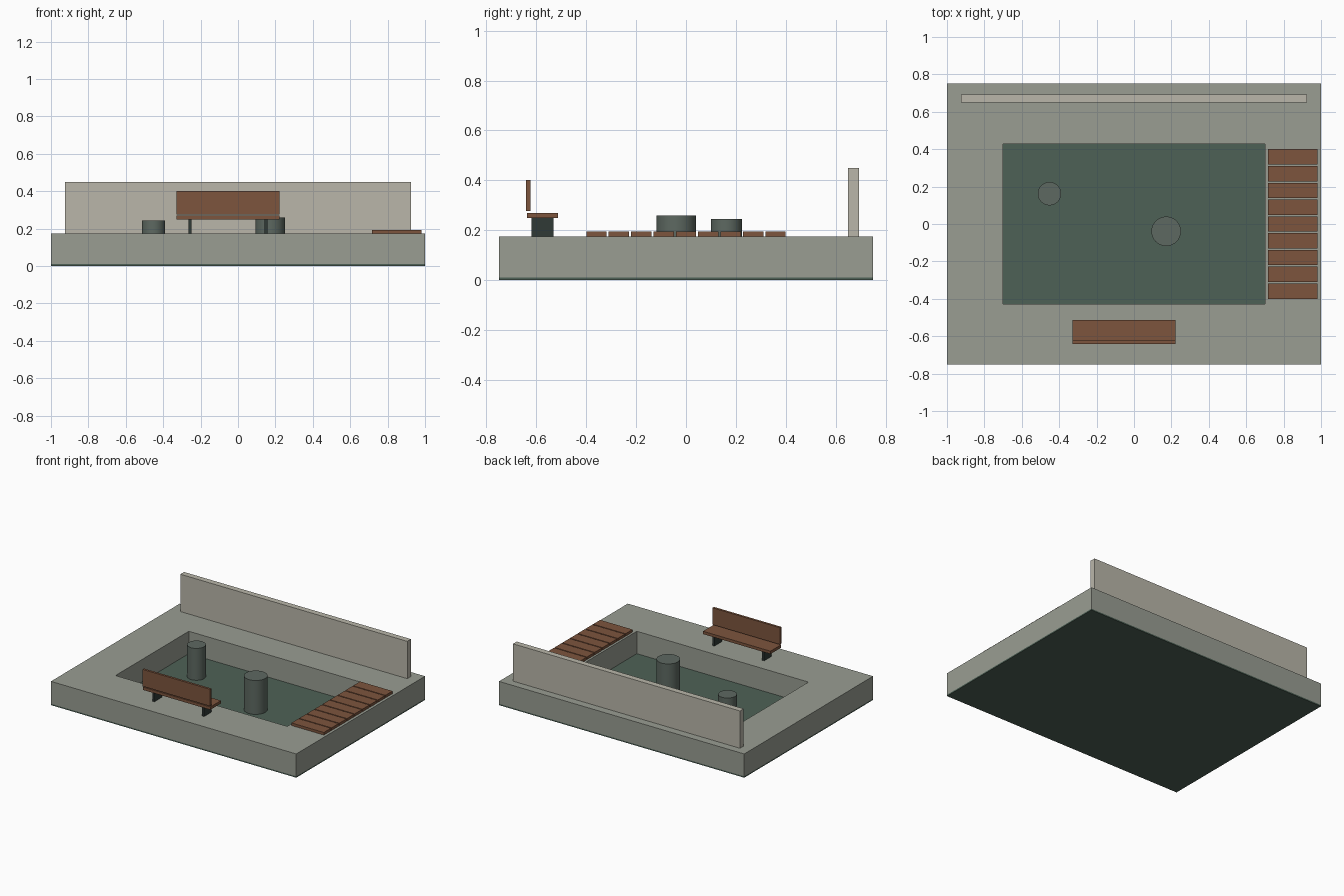
import bpy
import bmesh
from math import radians

default_cube = bpy.data.objects.get("Cube")
if default_cube:
    bpy.data.objects.remove(default_cube, do_unlink=True)


def material(name, r, g, b):
    mat = bpy.data.materials.new(name)
    mat.use_nodes = True
    mat.diffuse_color = (r, g, b, 1)
    shader = mat.node_tree.nodes["Principled BSDF"]
    shader.inputs["Base Color"].default_value = (r, g, b, 1)
    shader.inputs["Roughness"].default_value = 0.8
    return mat


stone = material("paving_stone", 0.32, 0.34, 0.29)
plaster = material("pale_plaster", 0.49, 0.47, 0.40)
pool_green = material("pool_green", 0.076, 0.12, 0.093)
pillar_grey = material("pillar_grey", 0.11, 0.14, 0.12)
wood = material("wood", 0.205, 0.09, 0.047)
iron = material("dark_iron", 0.03, 0.042, 0.037)


def add_object(name, bm, mat):
    bmesh.ops.recalc_face_normals(bm, faces=bm.faces)
    mesh = bpy.data.meshes.new(name)
    bm.to_mesh(mesh)
    bm.free()
    mesh.materials.append(mat)
    obj = bpy.data.objects.new(name, mesh)
    bpy.context.collection.objects.link(obj)
    return obj


def box(name, x, y, z, mat):
    """Box spanning the (low, high) range given on each axis."""
    bm = bmesh.new()
    bmesh.ops.create_cube(bm, size=1)
    for v in bm.verts:
        for axis, (low, high) in enumerate((x, y, z)):
            v.co[axis] = high if v.co[axis] > 0 else low
    return add_object(name, bm, mat)


def frame(name, outer, inner, bottom, top, mat):
    """Rectangular ring: four loops bridged into a closed tube."""
    bm = bmesh.new()
    loops = []
    for (hx, hy), z in ((outer, bottom), (outer, top), (inner, top), (inner, bottom)):
        corners = ((-hx, -hy), (hx, -hy), (hx, hy), (-hx, hy))
        loops.append([bm.verts.new((px, py, z)) for px, py in corners])
    for i in range(4):
        a, b = loops[i], loops[(i + 1) % 4]
        for j in range(4):
            k = (j + 1) % 4
            bm.faces.new((a[j], a[k], b[k], b[j]))
    return add_object(name, bm, mat)


def pillar(name, x, y, radius, bottom, top):
    bpy.ops.mesh.primitive_cylinder_add(
        vertices=32, radius=radius, depth=top - bottom,
        location=(x, y, (bottom + top) / 2))
    obj = bpy.context.object
    obj.name = name
    obj.data.materials.append(pillar_grey)
    bpy.ops.object.shade_smooth_by_angle(angle=radians(30))


FLOOR = 0.01
DECK = 0.175

# Basin floor and the paved surround
box("pool_floor", (-1, 1), (-0.75, 0.75), (0, FLOOR), pool_green)
frame("paved_surround", (1, 0.75), (0.70, 0.427), FLOOR, DECK, stone)

# Rear wall
box("rear_wall", (-0.925, 0.925), (0.65, 0.693), (DECK, 0.45), plaster)

# Pillars standing in the basin
pillar("small_pillar", -0.452, 0.162, 0.0625, FLOOR, 0.245)
pillar("large_pillar", 0.172, -0.039, 0.079, FLOOR, 0.26)

# Boardwalk planks
PLANKS = 9
PITCH = 0.0897
for i in range(PLANKS):
    y = (i - (PLANKS - 1) / 2) * PITCH
    box(f"boardwalk_plank_{i + 1}", (0.716, 0.98), (y - 0.041, y + 0.041),
        (DECK, 0.194), wood)

# Bench
BENCH_X = -0.054
span = (BENCH_X - 0.275, BENCH_X + 0.275)
box("bench_seat", span, (-0.638, -0.514), (0.249, 0.27), wood)
box("bench_back", span, (-0.641, -0.624), (0.277, 0.401), wood)
for side, sign in (("right", -1), ("left", 1)):
    x = BENCH_X + sign * 0.203
    box(f"bench_leg_{side}", (x - 0.008, x + 0.008), (-0.62, -0.532),
        (DECK, 0.249), iron)
